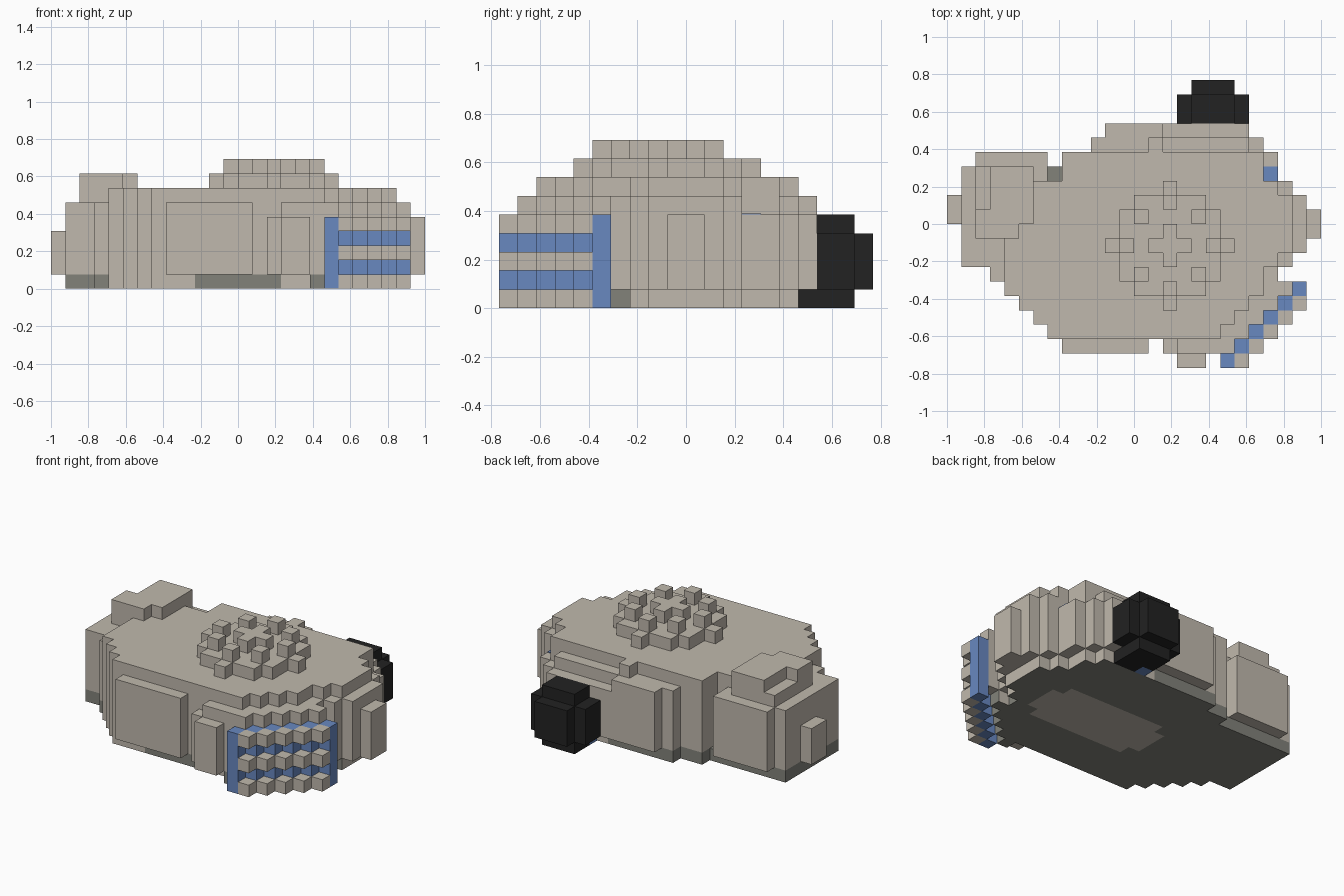
import bpy
import bmesh
from mathutils import Vector

if "Cube" in bpy.data.objects:
    bpy.data.objects.remove(bpy.data.objects["Cube"])

U = 2 / 26                      # edge length of one block
ORIGIN = Vector((-1, -10 * U, 0))


def material(name, rgb):
    m = bpy.data.materials.new(name)
    m.use_nodes = True
    color = (*rgb, 1)
    m.diffuse_color = color
    m.node_tree.nodes["Principled BSDF"].inputs["Base Color"].default_value = color
    return m


TAN = material("warm_stone", (0.53, 0.485, 0.418))
GRAY = material("underside_gray", (0.223, 0.223, 0.195))
BLUE = material("trim_blue", (0.138, 0.246, 0.527))
BLACK = material("engine_black", (0.016, 0.016, 0.016))


def box(i0, i1, j0, j1, k0, k1):
    """Set of blocks in inclusive column, row and layer ranges."""
    return {(i, j, k) for i in range(i0, i1 + 1)
            for j in range(j0, j1 + 1) for k in range(k0, k1 + 1)}


def build(name, cells, mats, rule=None):
    """Skin a set of blocks with its outer faces only."""
    bm = bmesh.new()
    verts = {}

    def vert(p):
        if p not in verts:
            verts[p] = bm.verts.new(ORIGIN + Vector(p) * U)
        return verts[p]

    for c in sorted(cells):
        for axis in range(3):
            for side in (0, 1):
                n = [0, 0, 0]
                n[axis] = 2 * side - 1
                if tuple(a + b for a, b in zip(c, n)) in cells:
                    continue
                b, d = (axis + 1) % 3, (axis + 2) % 3
                quad = []
                for s, t in ((0, 0), (1, 0), (1, 1), (0, 1)):
                    p = list(c)
                    p[axis] += side
                    p[b] += s
                    p[d] += t
                    quad.append(vert(tuple(p)))
                if not side:
                    quad.reverse()
                f = bm.faces.new(quad)
                if rule:
                    f.material_index = rule(c, n)
    mesh = bpy.data.meshes.new(name)
    bm.to_mesh(mesh)
    bm.free()
    for m in mats:
        mesh.materials.append(m)
    obj = bpy.data.objects.new(name, mesh)
    bpy.context.collection.objects.link(obj)
    return obj


# Hull outline: first and last column of each row, starting at the front
ROWS = {1: (15, 19), 2: (7, 20), 3: (6, 21), 4: (5, 22), 5: (4, 23), 6: (3, 22),
        7: (1, 23), 8: (1, 24), 9: (1, 24), 10: (1, 24), 11: (1, 24), 12: (1, 23),
        13: (1, 22), 14: (2, 22), 15: (10, 21), 16: (11, 20)}


def hull_height(i, j):
    right = ROWS[j][1]
    if j == 1:
        return 5 if i == 15 else 6
    if j == 16:
        return 6 if i < 15 else 5
    if j == 15:
        return 7 if i == 14 else (5 if i == right else 6)
    if j in (13, 14) and i == right:
        return 5
    if i == 1 or i == right or (j < 6 and i == right - 1):
        return 6
    if j in (6, 7, 8) and i < 4:
        return 6
    if i < 7 and (j == 14 or (j == 13 and i == 6)):
        return 6
    return 7


hull = set()
for j, (a, b) in ROWS.items():
    for i in range(a, b + 1):
        if not (i == 7 and j in (13, 14)):
            hull |= box(i, i, j, j, 1, hull_height(i, j) - 1)
build("hull", hull, [TAN])

# Base plate with a pale central patch and pale sections of rim
patch = box(10, 20, 6, 10, 0, 0) - {(i, j, 0) for i in (10, 20) for j in (6, 10)}
base = set()
for j in range(2, 16):
    a, b = ROWS[j]
    if j == 14:
        a = 8
    base |= box(a, b - 1, j, j, 0, 0)
base |= box(18, 18, 1, 1, 0, 0)


def base_color(c, n):
    i, j, _ = c
    if n[2] < 0:
        return 1 if c in patch else 0
    if n[1] < 0:
        return 1 if 4 <= i < 10 or 16 <= i < 18 else 0
    if n[0] > 0:
        return 1 if j >= 7 else 0
    return 1 if n[1] > 0 and i > 15 else 0


build("base_plate", base, [GRAY, TAN], base_color)

# Raised panels on the hull sides
build("front_panel", box(8, 13, 1, 1, 1, 5), [TAN])
build("front_hatch", box(16, 17, 0, 0, 1, 4), [TAN])
build("right_side_nub", box(0, 0, 10, 11, 1, 3), [TAN])
build("left_side_nub", box(25, 25, 9, 10, 1, 4), [TAN])

# Raised rear corner deck
build("corner_deck", box(3, 5, 10, 13, 7, 7) | box(2, 2, 9, 10, 7, 7)
      | box(3, 4, 9, 9, 7, 7), [TAN])

# Diagonal blue grille wall with rows of pale studs
wall, studs = set(), set()
for s in range(6):
    wall |= box(19 + s, 19 + s, s, s, 0, 4)
    if s < 5:
        studs |= {(20 + s, s, k) for k in (0, 2, 4)}
build("grille_wall", wall, [BLUE])
build("grille_studs", studs, [TAN])

# Roof dome: rounded disc with four tips, topped by studs
CX, CY = 15, 8
disc = box(CX - 3, CX + 3, CY - 3, CY + 3, 7, 7)
disc -= {(CX + a, CY + b, 7) for a in (-3, 3) for b in (-3, 3)}
dome_studs = {(CX, CY, 8)}
for a, b in ((1, 0), (-1, 0), (0, 1), (0, -1)):
    disc.add((CX + 4 * a, CY + 4 * b, 7))
    for r in (1, 3):
        dome_studs.add((CX + r * a, CY + r * b, 8))
for a in (-2, 2):
    for b in (-2, 2):
        dome_studs.add((CX + a, CY + b, 8))
build("roof_dome", disc, [TAN])
build("roof_studs", dome_studs, [TAN])

# Black rear engine
engine = box(16, 20, 17, 18, 1, 3) | box(17, 19, 17, 18, 4, 4)
engine |= box(17, 19, 19, 19, 1, 3) | box(17, 19, 17, 18, 0, 0)
engine |= box(18, 19, 16, 16, 0, 0)
build("rear_engine", engine, [BLACK])
build("engine_light", box(17, 17, 16, 16, 0, 0), [BLUE])

# Small blue marker plate on the rear corner step
marker = build("corner_marker", box(22, 22, 13, 13, 0, 0), [BLUE])
marker.scale.z = 0.05
marker.location.z = 5 * U
